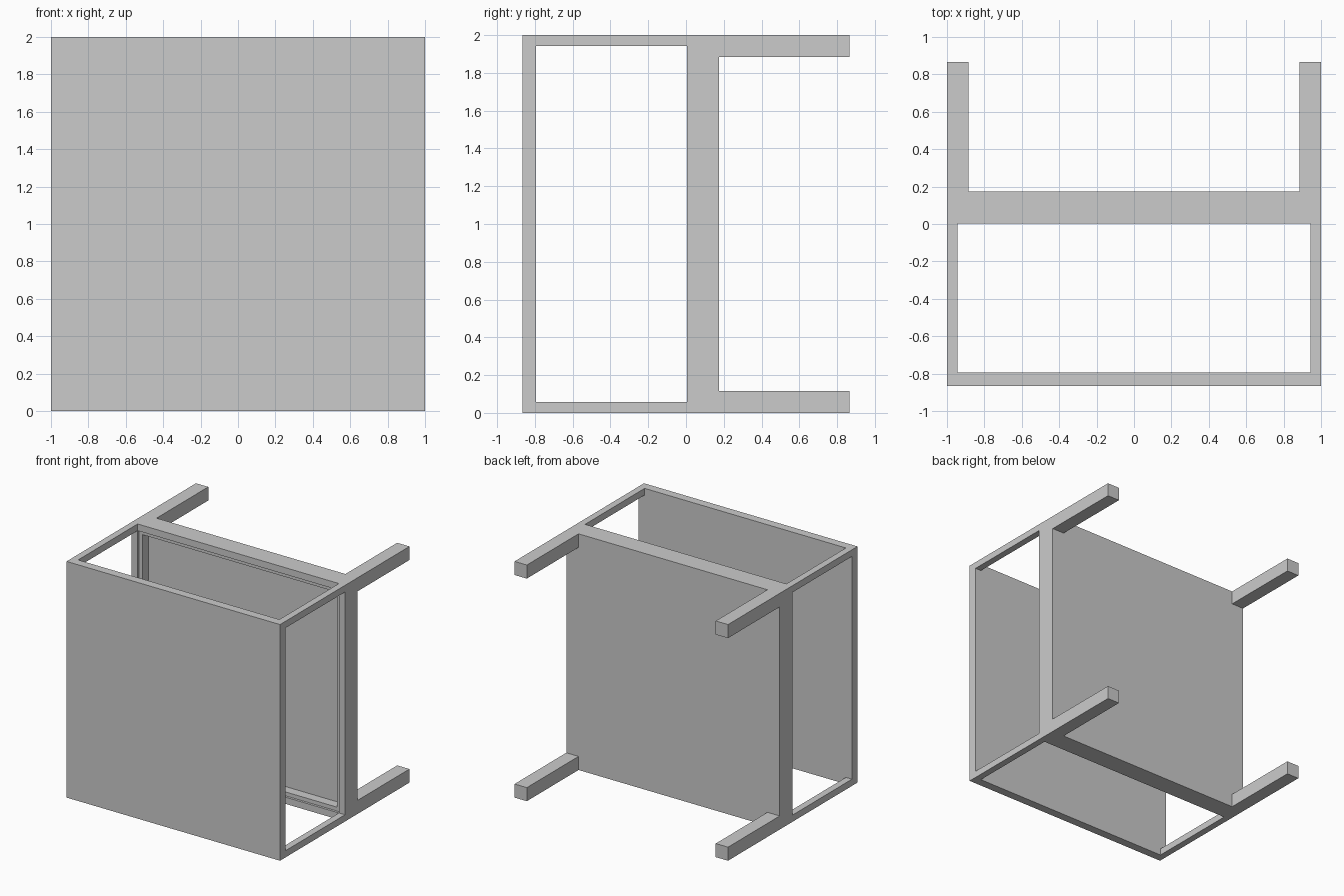
import bpy, bmesh

if "Cube" in bpy.data.objects:
    bpy.data.objects.remove(bpy.data.objects["Cube"])


def box(name, lo, hi):
    mesh = bpy.data.meshes.new(name)
    bm = bmesh.new()
    bmesh.ops.create_cube(bm, size=1)
    for v in bm.verts:
        v.co = [l + (c + 0.5) * (h - l) for c, l, h in zip(v.co, lo, hi)]
    bm.to_mesh(mesh)
    bm.free()
    obj = bpy.data.objects.new(name, mesh)
    bpy.context.collection.objects.link(obj)
    return obj


def ringed_slab(name, rings):
    """Square rings (half size, y) centred on z = 1, joined in order and capped."""
    mesh = bpy.data.meshes.new(name)
    bm = bmesh.new()
    loops = [[bm.verts.new((sx * h, y, 1 + sz * h))
              for sx, sz in ((-1, -1), (1, -1), (1, 1), (-1, 1))]
             for h, y in rings]
    for a, b in zip(loops, loops[1:]):
        for i in range(4):
            j = (i + 1) % 4
            bm.faces.new((a[i], a[j], b[j], b[i]))
    bm.faces.new(loops[0])
    bm.faces.new(loops[-1])
    bmesh.ops.recalc_face_normals(bm, faces=bm.faces)
    bm.to_mesh(mesh)
    bm.free()
    obj = bpy.data.objects.new(name, mesh)
    bpy.context.collection.objects.link(obj)
    return obj


FRONT, BACK = -0.866, 0.866
PANEL_BACK = -0.793
SLAB_FRONT, SLAB_BACK = 0.004, 0.174
RAIL, LEG = 0.057, 0.115

# Flat front panel
box("front_panel", (-1, FRONT, 0), (1, PANEL_BACK, 2))

# Middle slab with a stepped recess facing the front panel
ringed_slab("middle_slab", [
    (0.91, SLAB_FRONT + 0.10),
    (0.91, SLAB_FRONT + 0.02),
    (1 - RAIL, SLAB_FRONT + 0.02),
    (1 - RAIL, SLAB_FRONT),
    (1, SLAB_FRONT),
    (1, SLAB_BACK),
])


# Corner rails between the panels, and legs behind the slab
def corner_bars(name, size, y0, y1):
    for side, x in (("left", -1), ("right", 1 - size)):
        for level, z in (("lower", 0), ("upper", 2 - size)):
            box(f"{name}_{level}_{side}", (x, y0, z), (x + size, y1, z + size))


corner_bars("rail", RAIL, PANEL_BACK, SLAB_FRONT)
corner_bars("leg", LEG, SLAB_BACK, BACK)
